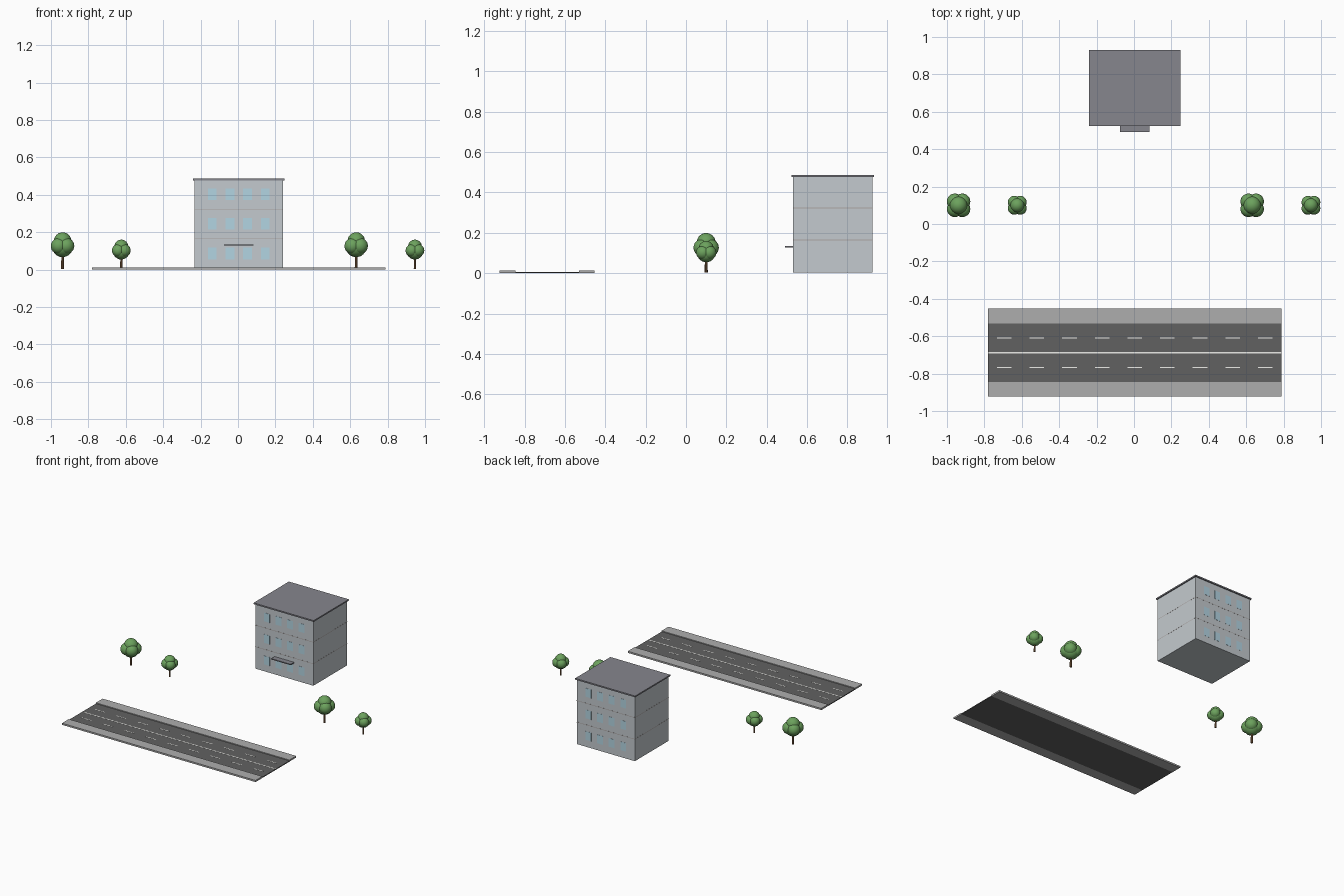
import bpy, bmesh
from mathutils import Matrix, Vector

if "Cube" in bpy.data.objects:
    bpy.data.objects.remove(bpy.data.objects["Cube"])

U = 0.0785            # one street module
CX = 0.004            # shared centre line
BY, TY, RY = 0.727, 0.1, -0.688   # building, tree row and road positions in y
G = 0.004             # ground level of building and trees


def material(name, rgb):
    m = bpy.data.materials.new(name)
    m.diffuse_color = (*rgb, 1)
    m.use_nodes = True
    m.node_tree.nodes["Principled BSDF"].inputs["Base Color"].default_value = m.diffuse_color
    return m


WALL = material("wall", (0.55, 0.59, 0.62))
ROOF = material("roof", (0.24, 0.24, 0.27))
BAND = material("band", (0.42, 0.39, 0.38))
GLASS = material("glass", (0.45, 0.66, 0.76))
ASPHALT = material("asphalt", (0.12, 0.12, 0.12))
PAVING = material("paving", (0.42, 0.42, 0.42))
PAINT = material("paint", (0.85, 0.85, 0.82))
BARK = material("bark", (0.25, 0.13, 0.06))
LEAF = material("leaf", (0.15, 0.36, 0.11))


def finish(name, bm, mat, smooth=False):
    me = bpy.data.meshes.new(name)
    bm.to_mesh(me)
    bm.free()
    me.materials.append(mat)
    if smooth:
        me.shade_smooth()
    ob = bpy.data.objects.new(name, me)
    bpy.context.collection.objects.link(ob)
    return ob


def boxes(name, mat, items):
    """items: list of (centre, size) boxes joined in one object"""
    bm = bmesh.new()
    for c, s in items:
        bmesh.ops.create_cube(bm, size=1, matrix=Matrix.Translation(c) @ Matrix.Diagonal((*s, 1)))
    return finish(name, bm, mat)


# Road slab, raised pavements and painted lines
L = 20 * U
boxes("road", ASPHALT, [((CX, RY, 0.003), (L, 4 * U, 0.006))])
boxes("pavements", PAVING, [((CX, RY + s * 2.5 * U, 0.006), (L, U, 0.012)) for s in (-1, 1)])
boxes("centre_line", PAINT, [((CX, RY, 0.0062), (L, 0.1 * U, 0.001))])
boxes("lane_dashes", PAINT, [
    ((CX + (i - 4) * L / 9, RY + s * U, 0.0062), (U, 0.08 * U, 0.001))
    for i in range(9) for s in (-1, 1)])

# Building body, floor bands, roof and entrance canopy
W, D, FLOOR = 6 * U, 5 * U, 0.158
H = 3 * FLOOR
boxes("building_walls", WALL, [((CX, BY, G + H / 2), (W, D, H))])
boxes("floor_bands", BAND, [
    ((CX, BY, G + k * FLOOR + 0.003), (W + 0.001, D + 0.001, 0.004)) for k in (1, 2)])
boxes("roof_slab", ROOF, [((CX, BY, G + H + 0.004), (W + 0.2 * U, D + 0.2 * U, 0.01))])
boxes("entrance_canopy", ROOF, [((CX, BY - D / 2 - 0.25 * U, 0.131), (2 * U, 0.5 * U, 0.007))])

# Four windows per floor on front and back
boxes("windows", GLASS, [
    ((CX + (i - 1.5) * 1.2 * U, BY + s * D / 2, G + (k + 0.52) * FLOOR), (0.6 * U, 0.002, 0.8 * U))
    for i in range(4) for k in range(3) for s in (-1, 1)])


# Trees: trunk and a crown of overlapping balls
def tree(label, x, s):
    base = Vector((x, TY, G))
    bm = bmesh.new()
    bmesh.ops.create_cone(bm, cap_ends=True, segments=8, radius1=0.008 * s, radius2=0.006 * s,
                          depth=0.09 * s, matrix=Matrix.Translation(base + Vector((0, 0, 0.045 * s))))
    finish(label + "_trunk", bm, BARK)
    balls = [(0, 0, 0.118, 0.056), (0, 0, 0.148, 0.047)]
    balls += [(a * 0.02, b * 0.02, 0.122, 0.043) for a in (-1, 1) for b in (-1, 1)]
    bm = bmesh.new()
    for bx, by, bz, r in balls:
        bmesh.ops.create_icosphere(bm, subdivisions=3, radius=r * s,
                                   matrix=Matrix.Translation(base + Vector((bx, by, bz)) * s))
    finish(label + "_crown", bm, LEAF, smooth=True)


for label, n, s in (("tree_far_left", -12, 1), ("tree_left", -8, 0.8),
                    ("tree_right", 8, 1), ("tree_far_right", 12, 0.8)):
    tree(label, CX + n * U, s)
